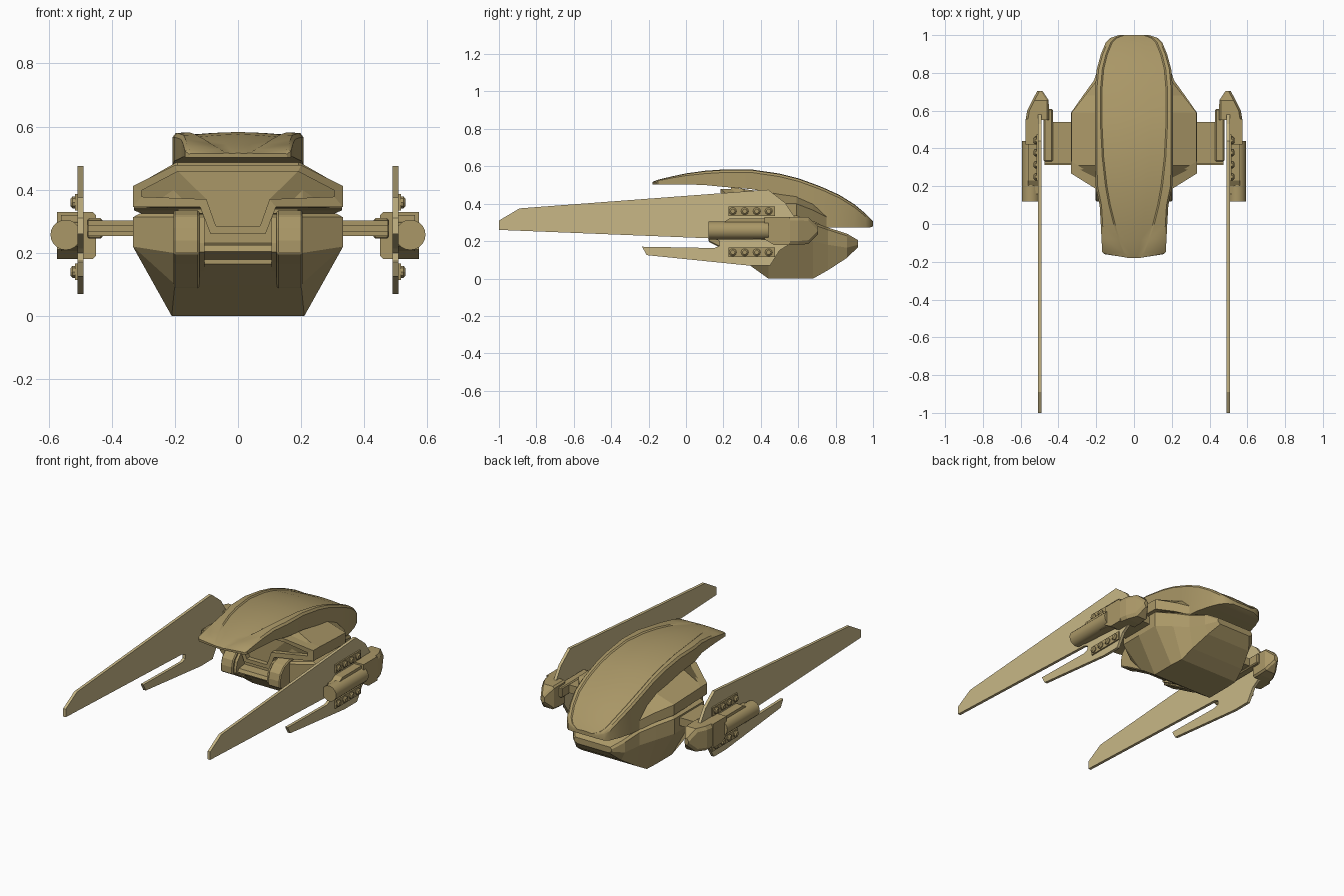
import bpy, bmesh, math

if "Cube" in bpy.data.objects:
    bpy.data.objects.remove(bpy.data.objects["Cube"])

def material(name, col):
    m = bpy.data.materials.new(name)
    m.diffuse_color = (*col, 1)
    m.use_nodes = True
    m.node_tree.nodes["Principled BSDF"].inputs["Base Color"].default_value = m.diffuse_color
    return m

HULL = material("hull_bronze", (0.40, 0.31, 0.135))
FIN = material("fin_sand", (0.58, 0.475, 0.24))

def loft(name, rings, mat, closed=True, caps=True, extra=(), smooth=None, bevel=0):
    """Skin successive rings of points, then repeat everything mirrored in x.
    Open rings run from the centre line round to the centre line again."""
    bm = bmesh.new()
    n = len(rings[0])
    for s in (1, -1):
        vs = [[bm.verts.new((s * x, y, z)) for x, y, z in r] for r in rings]
        for a, b in zip(vs, vs[1:]):
            for i in range(n if closed else n - 1):
                j = (i + 1) % n
                bm.faces.new((a[i], a[j], b[j], b[i]))
        if caps:
            bm.faces.new(vs[0])
            bm.faces.new(vs[-1])
        for f in extra:
            bm.faces.new([vs[-1][i] for i in f])
    bmesh.ops.remove_doubles(bm, verts=bm.verts, dist=1e-5)
    bmesh.ops.recalc_face_normals(bm, faces=bm.faces)
    me = bpy.data.meshes.new(name)
    bm.to_mesh(me)
    bm.free()
    ob = bpy.data.objects.new(name, me)
    bpy.context.collection.objects.link(ob)
    me.materials.append(mat)
    if bevel:
        b = ob.modifiers.new("bevel", 'BEVEL')
        b.width, b.segments, b.limit_method = bevel, 1, 'ANGLE'
    if smooth:
        bpy.ops.object.select_all(action='DESELECT')
        ob.select_set(True)
        bpy.context.view_layer.objects.active = ob
        bpy.ops.object.shade_smooth_by_angle(angle=math.radians(smooth))
    return ob

def prism(name, pts, x0, x1, mat, **kw):
    """Side (y, z) profile extruded across x."""
    return loft(name, [[(x, y, z) for y, z in pts] for x in (x0, x1)], mat, **kw)

def rect(y0, y1, z0, z1):
    return [(y0, z0), (y1, z0), (y1, z1), (y0, z1)]

# Top shell: y, half width, top z, bottom z, half width of the sunken panel
shell = [(-.18, .155, .516, .502, .02), (-.15, .168, .528, .503, .05), (-.08, .172, .545, .504, .075),
         (0, .176, .562, .503, .10), (.1, .182, .576, .50, .125), (.2, .203, .583, .49, .143),
         (.35, .207, .583, .478, .16), (.5, .207, .561, .45, .168), (.6, .207, .536, .405, .17),
         (.68, .206, .507, .335, .17), (.73, .205, .488, .272, .168), (.82, .197, .447, .272, .16),
         (.9, .175, .397, .272, .14), (.96, .15, .347, .272, .115), (.985, .125, .322, .273, .09),
         (1.0, .08, .305, .28, .05)]
rings = []
for y, w, t, b, p in shell:
    k = min(1, (t - b) / .08)
    yo = y + (.02 if y < -.16 else 0)
    rings.append([(0, y, t), (p * .5, y, t - .003 * k), (p, y, t - .009 * k), (p + .008, y, t - .002 * k),
                  (w - .01, yo, t - .003 * k), (w, yo, t - .016 * k), (w, yo, b), (0, y, b)])
loft("top_shell", rings, HULL, closed=False, smooth=28)

# Upper hull below the shell
rings = [[(0, y, zt), (wt, y, zt), (w, y, zm), (w, y, zb), (0, y, zb)] for y, wt, zt, w, zm, zb in
         [(.24, .19, .49, .205, .42, .345), (.31, .2, .478, .33, .41, .342), (.59, .2, .44, .33, .40, .335),
          (.68, .2, .40, .26, .365, .305), (.75, .19, .34, .205, .33, .272)]]
loft("upper_hull", rings, HULL, closed=False)

# Lower hull, a faceted boat shape
rings = [[(0, y, zt), (w * .93, y, zt), (w, y, zt - .012), (w, y, zm), (wb, y, zb), (0, y, zb)]
         for y, w, zt, zm, wb, zb in
         [(.215, .205, .325, .2, .195, .165), (.30, .333, .325, .22, .2, .10), (.44, .333, .325, .22, .21, 0),
          (.59, .333, .325, .22, .21, 0), (.68, .27, .30, .2, .205, 0), (.76, .212, .272, .18, .19, .045),
          (.86, .18, .24, .165, .155, .11), (.92, .13, .205, .18, .11, .168)]]
loft("lower_hull", rings, HULL, closed=False)

# Rear core joining hull and shell
prism("rear_core", rect(.5, .73, .25, .34), 0, .19, HULL)

# Framed, T-shaped recess in the hull front, swept back at its sides
outer = [(0, .478), (.2, .478), (.333, .412), (.333, .345), (.12, .345), (.088, .262), (0, .262)]
inner = [(0, .458), (.19, .458), (.305, .398), (.305, .378), (.10, .37), (.07, .285), (0, .285)]
def swept(pts, y):
    return [(x, y + max(0, x - .2) * .62, z) for x, z in pts]
loft("front_frame", [swept(outer, .25), swept(outer, .185), swept(inner, .185), swept(inner, .215)],
     HULL, closed=False, caps=False, extra=[(0, 1, 4, 5, 6), (1, 2, 3, 4)])

# Front claws and the lip between them
claw = [(.32, .335), (.22, .335), (.165, .318), (.13, .28), (.12, .24), (.12, .197), (.18, .166),
        (.31, .088), (.42, .088)]
prism("front_claw", claw, .122, .205, HULL, bevel=.006)
prism("claw_flange", [(y + .015, z - .008 if z > .2 else z + .006) for y, z in claw], .106, .122, HULL)
prism("front_lip", [(.15, .205), (.25, .165), (.25, .235), (.16, .225)], 0, .107, HULL)

# Side arms
prism("side_arm", rect(.32, .54, .253, .303), .3, .475, HULL)
prism("arm_groove_rib", rect(.312, .33, .268, .288), .3, .475, HULL)
prism("arm_end", rect(.33, .61, .245, .31), .43, .478, HULL, bevel=.006)

# Long forked fins
fin = [(-1, .26), (-1, .31), (-.89, .375), (.44, .475), (.53, .405), (.58, .33), (.58, .2), (.5, .15),
       (.45, .07), (.33, .07), (-.21, .125), (-.235, .17), (.15, .163), (.18, .175), (.18, .2), (.15, .214)]
prism("forked_fin", fin, .49, .508, FIN)

# Pod nose, wedge shaped and astride the fin
rings = [[(x0, y, z0 + .01), (x0 + .01, y, z0), (x1 - .012, y, z0), (x1, y, z0 + .02),
          (x1, y, z1 - .02), (x1 - .012, y, z1), (x0 + .01, y, z1), (x0, y, z1 - .01)]
         for y, x0, x1, z0, z1 in [(.55, .45, .574, .18, .33), (.6, .45, .566, .18, .33),
                                   (.655, .452, .538, .185, .328), (.705, .485, .512, .235, .28)]]
loft("pod_nose", rings, HULL)

# Pod body and its rounded outer barrel
prism("pod_body", [(.42, .21), (.47, .18), (.555, .18), (.555, .33), (.42, .33)], .5, .574, HULL)
prism("pod_rear", [(.16, .222), (.44, .205), (.44, .32), (.23, .32), (.2, .30), (.16, .297)], .5, .56, HULL)
barrel = [[(.546 + .048 * math.cos(a), y, .257 + .048 * math.sin(a))
           for a in [math.tau * i / 20 for i in range(20)]] for y in (.12, .44)]
loft("pod_barrel", barrel, HULL, smooth=30)

# Riveted strips above and below each pod
for label, z in (("upper", .36), ("lower", .14)):
    prism(label + "_rivet_strip", rect(.228, .475, z - .026, z + .026), .5, .517, HULL)
    for i in range(4):
        y = .25 + i * .064
        dome = [[(x, y + r * math.cos(a), z + r * math.sin(a))
                 for a in [math.tau * j / 10 for j in range(10)]]
                for x, r in ((.515, .02), (.524, .02), (.531, .012))]
        loft(f"{label}_rivet_{i + 1}", dome, HULL)
